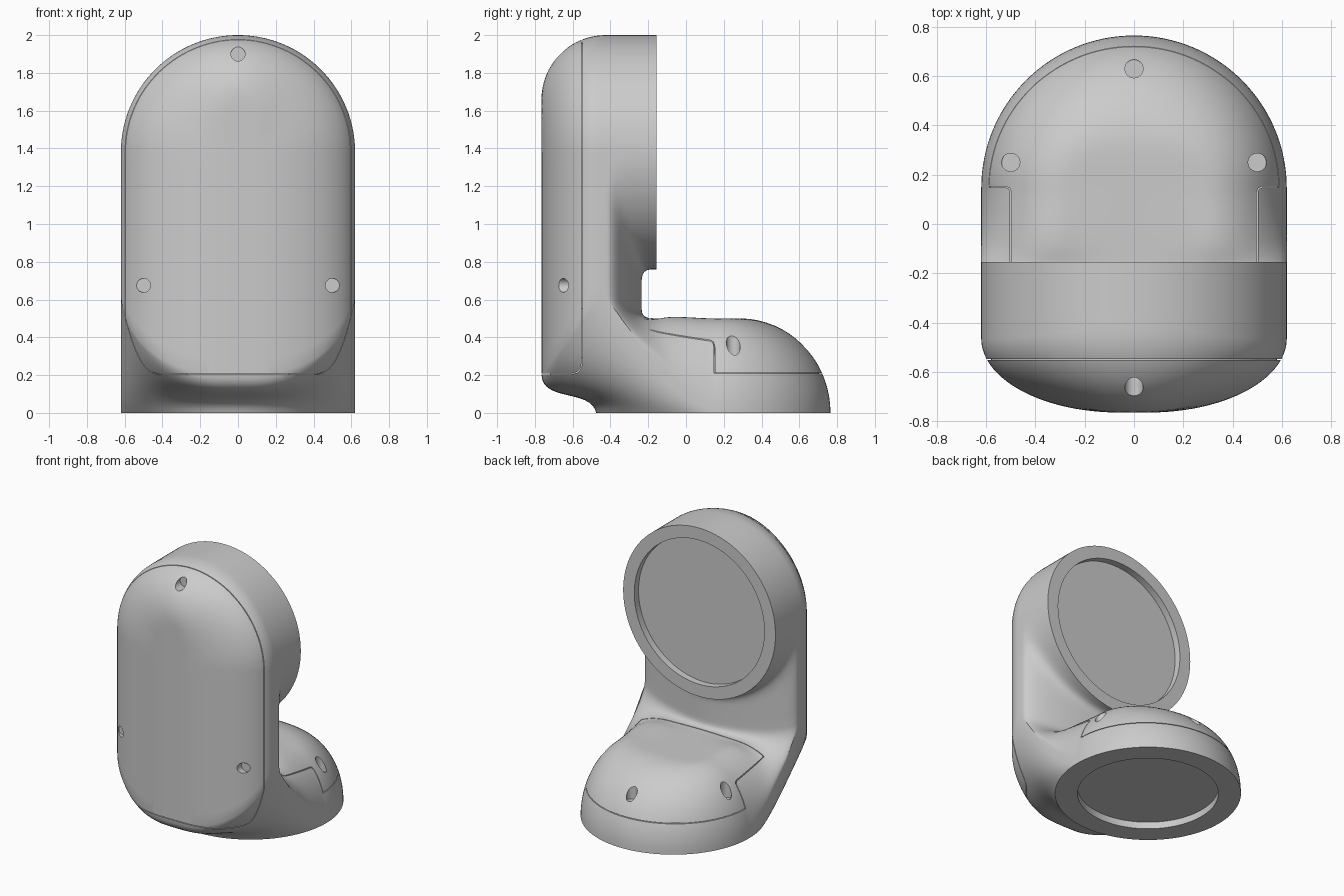
import bpy, bmesh, math
from mathutils import Vector

cube = bpy.data.objects.get("Cube")
if cube:
    bpy.data.objects.remove(cube)

R = 0.62          # radius of both round ends
HEAD_Z = 1.38     # height of the head axis
HEAD_Y = -0.155   # plane of the head's round face
BASE_Y = 0.145    # axis of the base
FRONT_Y = -0.765

gray = bpy.data.materials.new("plain gray")
gray.use_nodes = True
gray.diffuse_color = (0.6, 0.6, 0.6, 1)
gray.node_tree.nodes["Principled BSDF"].inputs["Base Color"].default_value = (0.6, 0.6, 0.6, 1)


def make(name, bm):
    bmesh.ops.recalc_face_normals(bm, faces=bm.faces)
    mesh = bpy.data.meshes.new(name)
    bm.to_mesh(mesh)
    bm.free()
    mesh.materials.append(gray)
    obj = bpy.data.objects.new(name, mesh)
    bpy.context.collection.objects.link(obj)
    return obj


def drop(t):
    """Fall of a quarter ellipse, from 0 in the middle to 1 at the rim."""
    t = min(max(t, 0), 1)
    return 1 - math.sqrt(1 - t * t)


def line(a, b, n):
    return [(a[0] + (b[0] - a[0]) * i / n, a[1] + (b[1] - a[1]) * i / n) for i in range(1, n + 1)]


def bezier(a, b, c, d, n):
    out = []
    for i in range(1, n + 1):
        t = i / n
        w = ((1 - t) ** 3, 3 * t * (1 - t) ** 2, 3 * t * t * (1 - t), t ** 3)
        out.append(tuple(sum(k * p[j] for k, p in zip(w, (a, b, c, d))) for j in (0, 1)))
    return out


def dome(x, y):
    """Height of the base top, flatter across than along."""
    r = math.hypot(x, y)
    r0 = 0.14 + 0.14 * (x / r) ** 2 if r > 1e-6 else 0.14
    return 0.5 * (1 - drop((r - r0) / (R - r0)))


def front(x, z):
    """Depth of the bulged front, flatter toward the top."""
    up = max(z - HEAD_Z, 0)
    r = math.hypot(x, up)
    s = (up / r) ** 4 if r > 1e-6 else 0
    r0 = 0.06 + 0.22 * s
    return FRONT_Y + (0.3 + 0.04 * s) * drop((r - r0) / (R - r0))


def slice_profile(x, h):
    """Closed L-shaped (y, z) outline at one x, h being the half chord."""
    e = 1 - h / R
    low = 0.205 + 0.43 * drop((abs(x) - 0.1) / (R - 0.1))
    neck = -0.235 - 0.185 * e ** 0.8
    under = HEAD_Z - h
    # flat underside, then the concave sweep to the front
    pts = line((BASE_Y + h, 0), (BASE_Y - h, 0), 6)
    fy = front(x, low)
    pts += bezier(pts[-1], (BASE_Y - h - 0.03 - 0.3 * e, 0.13),
                  (fy + 0.12 * e, low - 0.05 - 0.1 * (1 - e) ** 1.5), (fy, low), 16)
    # front and rounded top
    for p in line((0, low), (0, HEAD_Z), 14):
        pts.append((front(x, p[1]), p[1]))
    for i in range(1, 25):
        z = HEAD_Z + h * math.sin(math.pi / 2 * i / 24)
        pts.append((front(x, z), z))
    # top of head and its round face
    pts += line(pts[-1], (HEAD_Y, HEAD_Z + h), 4)
    pts += line(pts[-1], (HEAD_Y, under), 8)
    # neck
    pts += bezier(pts[-1], (neck + 0.03, under), (neck, under), (neck, under - 0.07 - 0.25 * e), 12)
    pts += line(pts[-1], (neck, 0.56 + 0.08 * e), 4)
    # shoulder running into the base top
    top = dome(x, 0)
    bend = (neck + 0.02 + 0.18 * e, 0.5 - 0.14 * e)
    end = (-0.12, top + 0.25 * e * e)
    pts += bezier(pts[-1], (neck, 0.5), bend, end, 14)
    ahead = (end[0] + 0.6 * (end[0] - bend[0]), end[1] + 0.6 * (end[1] - bend[1]))
    pts += bezier(end, ahead, (BASE_Y - 0.08, top + 0.06 * e * e), (BASE_Y, top), 8)
    # base dome
    for i in range(1, 21):
        y = h * math.sin(math.pi / 2 * i / 20)
        pts.append((BASE_Y + y, dome(x, y) if i < 20 else 0))
    return pts


def loft(name):
    bm = bmesh.new()
    rings, n = [], 64
    for i in range(n + 1):
        a = math.pi * (i / n - 0.5)
        h = R * math.cos(a) if 0 < i < n else 0
        rings.append([bm.verts.new((R * math.sin(a), y, z)) for y, z in slice_profile(R * math.sin(a), h)])
    for a, b in zip(rings, rings[1:]):
        for j in range(len(a)):
            k = (j + 1) % len(a)
            bm.faces.new((a[j], a[k], b[k], b[j]))
    bm.faces.new(rings[0])
    bm.faces.new(rings[-1])
    bmesh.ops.remove_doubles(bm, verts=bm.verts, dist=1e-5)
    return make(name, bm)


def rod(name, radius, start, end, sides):
    start, end = Vector(start), Vector(end)
    bm = bmesh.new()
    bmesh.ops.create_cone(bm, cap_ends=True, segments=sides, radius1=radius, radius2=radius,
                          depth=(end - start).length)
    bm.transform((end - start).to_track_quat("Z", "Y").to_matrix().to_4x4())
    bmesh.ops.translate(bm, verts=bm.verts, vec=(start + end) / 2)
    return make(name, bm)


def box(name, lo, hi):
    bm = bmesh.new()
    bmesh.ops.create_cube(bm, size=1)
    for v in bm.verts:
        v.co = [(a + b) / 2 + c * (b - a) for a, b, c in zip(lo, hi, v.co)]
    return make(name, bm)


def apply(obj, mod):
    bpy.context.view_layer.objects.active = obj
    bpy.ops.object.modifier_apply(modifier=mod.name)


def sheet(name, path, sweep):
    """Thin groove cutter: a path swept along a vector and thickened."""
    bm = bmesh.new()
    a = [bm.verts.new(p) for p in path]
    b = [bm.verts.new(Vector(p) + Vector(sweep)) for p in path]
    for i in range(len(a) - 1):
        bm.faces.new((a[i], a[i + 1], b[i + 1], b[i]))
    obj = make(name, bm)
    mod = obj.modifiers.new("thickness", "SOLIDIFY")
    mod.thickness, mod.offset, mod.use_even_offset = 0.005, 0, True
    apply(obj, mod)
    return obj


def cut(obj, cutters):
    for c in cutters:
        mod = obj.modifiers.new("cut", "BOOLEAN")
        mod.operation, mod.solver, mod.object = "DIFFERENCE", "EXACT", c
        apply(obj, mod)


# recesses in both round faces and the screw holes
holes = [rod("head_recess", 0.53, (0, HEAD_Y - 0.05, HEAD_Z), (0, 0, HEAD_Z), 90),
         rod("base_recess", 0.47, (0, BASE_Y, -0.1), (0, BASE_Y, 0.05), 90)]
for x, z in ((0, 1.9), (0.5, 0.675), (-0.5, 0.675)):
    holes.append(rod("front_hole", 0.037, (x, -0.9, z), (x, -0.62, z), 24))
for x, y in ((0, 0.63), (0.5, 0.25), (-0.5, 0.25)):
    holes.append(rod("top_hole", 0.037, (x, y, 0.7), (x, y, 0.29), 24))

# seams around the front cover and the base cover
front_path = [(-0.8, y, z) for y, z in ((-0.9, 0.205), (-0.61, 0.205), (-0.575, 0.215),
                                        (-0.557, 0.235), (-0.55, 0.27), (-0.55, 2.1))]
half = [(0.7, 0.15), (0.52, 0.15), (0.506, 0.144), (0.5, 0.13), (0.5, -0.19)]
plan = half + [(-x, y) for x, y in reversed(half)]
front_seam = sheet("front_seam", front_path, (1.6, 0, 0))
step_seam = sheet("base_step_seam", [(x, y, 0.21) for x, y in plan], (0, 0, 0.42))
rim_seam = sheet("base_rim_seam", [(-0.8, 0.15, 0.21), (-0.8, 0.9, 0.21)], (1.6, 0, 0))
seams = [front_seam, step_seam, rim_seam]

# plugs trim the seam cutters so that the grooves stay shallow
plugs = [rod("head_plug", 0.58, (0, -0.7, HEAD_Z), (0, -0.4, HEAD_Z), 96),
         box("neck_plug", (-0.57, -0.7, 0.55), (0.57, -0.4, HEAD_Z)),
         box("lower_plug", (-0.35, -0.69, 0.29), (0.35, -0.39, 0.6)),
         box("bottom_plug", (-0.27, -0.72, 0.15), (0.27, -0.38, 0.4)),
         rod("rim_plug", 0.56, (0, BASE_Y, 0.1), (0, BASE_Y, 0.3), 96),
         box("step_plug", (-0.48, -0.3, 0.1), (0.48, 0, 0.42))]
cut(front_seam, plugs[:4])
cut(rim_seam, plugs[4:5])
cut(step_seam, plugs[5:])

shell = loft("body_shell")
cut(shell, holes + seams)
for c in holes + seams + plugs:
    bpy.data.objects.remove(c)

bpy.ops.object.select_all(action="DESELECT")
shell.select_set(True)
bpy.context.view_layer.objects.active = shell
bpy.ops.object.shade_smooth_by_angle(angle=math.radians(30))
